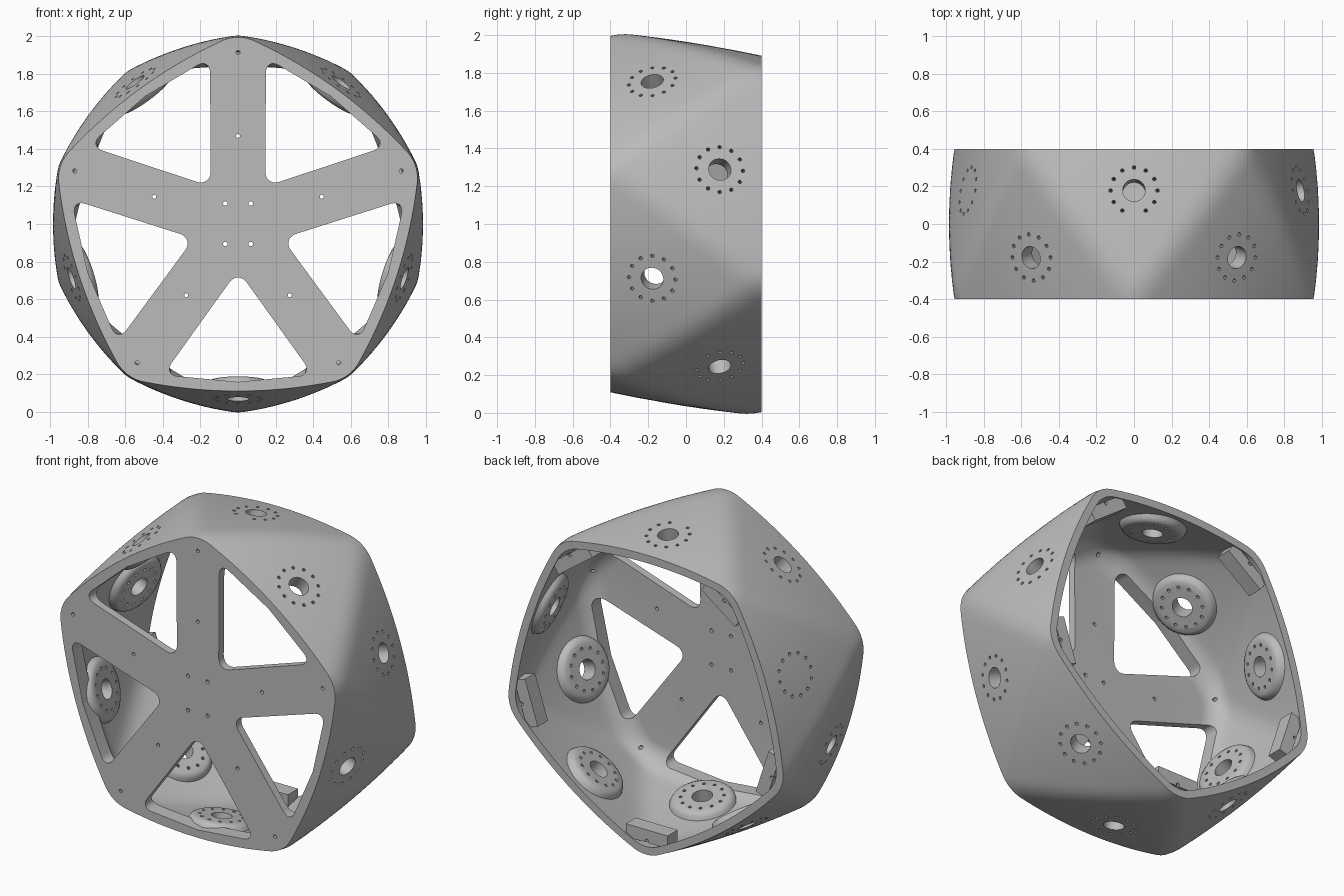
import bpy, bmesh
from math import sin, cos, tan, radians, pi, atan2, hypot
from mathutils import Matrix, Vector

if "Cube" in bpy.data.objects:
    bpy.data.objects.remove(bpy.data.objects["Cube"], do_unlink=True)

N = 240          # points round each ring
HALF = 0.4       # half depth
WALL = 0.05
FILLET = 0.12
S36, C36 = sin(radians(36)), cos(radians(36))
TIP, MID, FLAT = 1.014, 0.995, 0.89   # radius at corners, ridge middles, edge middles

grey = bpy.data.materials.new("light grey")
grey.use_nodes = True
grey.diffuse_color = (0.5, 0.5, 0.5, 1)
grey.node_tree.nodes["Principled BSDF"].inputs["Base Color"].default_value = (0.5, 0.5, 0.5, 1)


def patch(phi, t):
    """Radius of a curved triangle with its tip at t=0; None outside it."""
    bx = 2 * MID * sin(pi / 10) - TIP * S36 / 2
    bz = 2 * MID * cos(pi / 10) - TIP * (1 + C36) / 2
    bm_ = 2 * FLAT - TIP * C36
    width = t * t * TIP * S36 + 2 * (1 - t) * t * bx

    def height(w):
        return ((1 - t) ** 2 * TIP + t * t * (1 + w * w) / 2 * TIP * C36
                + 2 * (1 - t) * t * bz + t * t * (1 - w * w) / 2 * bm_)
    if phi > atan2(width, height(1)) + 1e-6:
        return None
    w = 0
    for _ in range(12):
        w = min(1, tan(phi) * height(w) / max(width, 1e-6))
    return hypot(w * width, height(w))


def radii(y):
    """Softened outline radii at depth y."""
    t = min(1, max(0, (y + HALF) / (2 * HALF)))
    raw = []
    for i in range(N):
        phi = (360 * i / N) % 72
        phi = radians(min(phi, 72 - phi))
        raw.append(patch(phi, t) or patch(radians(36) - phi, 1 - t) or 1)
    return [sum(raw[(i + k) % N] for k in range(-3, 4)) / 7 for i in range(N)]


def ring(y, inset=0):
    return [((r - inset) * sin(2 * pi * i / N), y, 1 + (r - inset) * cos(2 * pi * i / N))
            for i, r in enumerate(radii(y))]


def loft(bm, rings):
    """Skin closed rings and cap both ends."""
    vs = [[bm.verts.new(p) for p in r] for r in rings]
    n = len(vs[0])
    for a, b in zip(vs, vs[1:]):
        for i in range(n):
            bm.faces.new((a[i], a[(i + 1) % n], b[(i + 1) % n], b[i]))
    bm.faces.new(vs[0])
    bm.faces.new(vs[-1])


def make(name, bm):
    bmesh.ops.recalc_face_normals(bm, faces=bm.faces)
    me = bpy.data.meshes.new(name)
    bm.to_mesh(me)
    bm.free()
    me.materials.append(grey)
    ob = bpy.data.objects.new(name, me)
    bpy.context.collection.objects.link(ob)
    return ob


def combine(target, tool, operation):
    tool.hide_render = True
    mod = target.modifiers.new(operation, 'BOOLEAN')
    mod.operation, mod.object, mod.solver = operation, tool, 'EXACT'
    bpy.context.view_layer.objects.active = target
    bpy.ops.object.modifier_apply(modifier=mod.name)
    bpy.data.objects.remove(tool, do_unlink=True)


def drill(bm, matrix, x, y, radius, z0, z1, sides=12):
    place = matrix @ Matrix.Translation((x, y, (z0 + z1) / 2))
    bmesh.ops.create_cone(bm, cap_ends=True, segments=sides, radius1=radius,
                          radius2=radius, depth=z1 - z0, matrix=place)


def frame(origin, x_axis, z_axis):
    x, z = Vector(x_axis).normalized(), Vector(z_axis).normalized()
    m = Matrix((x, z.cross(x), z)).transposed().to_4x4()
    m.translation = origin
    return m


# hollow shell with a front plate and a rounded inside corner
bm = bmesh.new()
rings = [ring(-HALF + 2 * HALF * k / 20) for k in range(21)]
front_in = -HALF + WALL
for k in range(15):
    rings.append(ring(HALF + (front_in + FILLET - HALF) * k / 14, WALL))
for k in range(7, -1, -1):
    a = pi / 2 * k / 8
    rings.append(ring(front_in + FILLET * (1 - cos(a)), WALL + FILLET * (1 - sin(a))))
loft(bm, rings)
shell = make("shell", bm)

# five rounded windows that leave the spokes
bm = bmesh.new()
outline = [(0, 0.247), (0.40, 0.805), (0, 0.842), (-0.40, 0.805)]
for k in range(5):
    rot = Matrix.Translation((0, 0, 1)) @ Matrix.Rotation(radians(36 + 72 * k), 4, 'Y')
    vs = [bm.verts.new(rot @ Vector((u, -0.45, v))) for u, v in outline]
    bm.faces.new(vs)
    bmesh.ops.bevel(bm, geom=[vs[0], vs[1], vs[3]], offset=0.08, segments=8,
                    profile=0.5, affect='VERTICES')
ext = bmesh.ops.extrude_face_region(bm, geom=bm.faces[:], use_keep_orig=True)
bmesh.ops.translate(bm, vec=(0, 0.25, 0),
                    verts=[g for g in ext["geom"] if isinstance(g, bmesh.types.BMVert)])
combine(shell, make("window_cutter", bm), 'DIFFERENCE')

# port positions, one on each curved triangle
ports = []
for k in range(10):
    a = radians(36 * k)
    side = 1 if k % 2 == 0 else -1
    ports.append(frame((0.94 * sin(a), 0.18 * side, 1 + 0.94 * cos(a)),
                       (cos(a), 0, -sin(a)), (sin(a), 0.186 * side, cos(a))))

# inner bosses behind the ports
bm = bmesh.new()
profile = [(0.208, 0.035), (0.195, 0.058), (0.186, 0.078), (0.175, 0.092), (0.158, 0.1)]
for m in ports:
    loft(bm, [[m @ Vector((r * cos(2 * pi * i / 48), r * sin(2 * pi * i / 48), -d))
               for i in range(48)] for r, d in profile])
combine(shell, make("bosses", bm), 'UNION')

# mounting tabs in the back corners
bm = bmesh.new()
for k in range(5):
    rot = Matrix.Translation((0, 0, 1)) @ Matrix.Rotation(radians(36 + 72 * k), 4, 'Y')
    bmesh.ops.create_cube(bm, size=1, matrix=rot @ Matrix.Translation((0, 0.34, 0.885))
                          @ Matrix.Diagonal((0.29, 0.1, 0.08, 1)))
combine(shell, make("tabs", bm), 'UNION')

# port holes, bolt circles and screw holes
bm = bmesh.new()
for m in ports:
    drill(bm, m, 0, 0, 0.06, -0.15, 0.06, 32)
    for j in range(12):
        a = 2 * pi * j / 12
        drill(bm, m, 0.125 * cos(a), 0.125 * sin(a), 0.01, -0.15, 0.06, 8)
flat = frame((0, 0, 1), (1, 0, 0), (0, -1, 0))
for k in range(5):
    a = radians(72 * k)
    for r in (0.47, 0.915):
        drill(bm, flat, r * sin(a), r * cos(a), 0.011, 0.25, 0.45)
    drill(bm, flat, 0.915 * sin(a + pi / 5), 0.915 * cos(a + pi / 5), 0.011, -0.45, -0.25)
for x in (-0.068, 0.068):
    for z in (-0.106, 0.11):
        drill(bm, flat, x, z, 0.012, 0.25, 0.45)
combine(shell, make("hole_cutter", bm), 'DIFFERENCE')

# smooth shading with crisp edges
bpy.ops.object.select_all(action='DESELECT')
shell.select_set(True)
bpy.context.view_layer.objects.active = shell
bpy.ops.object.shade_smooth_by_angle(angle=radians(30))
